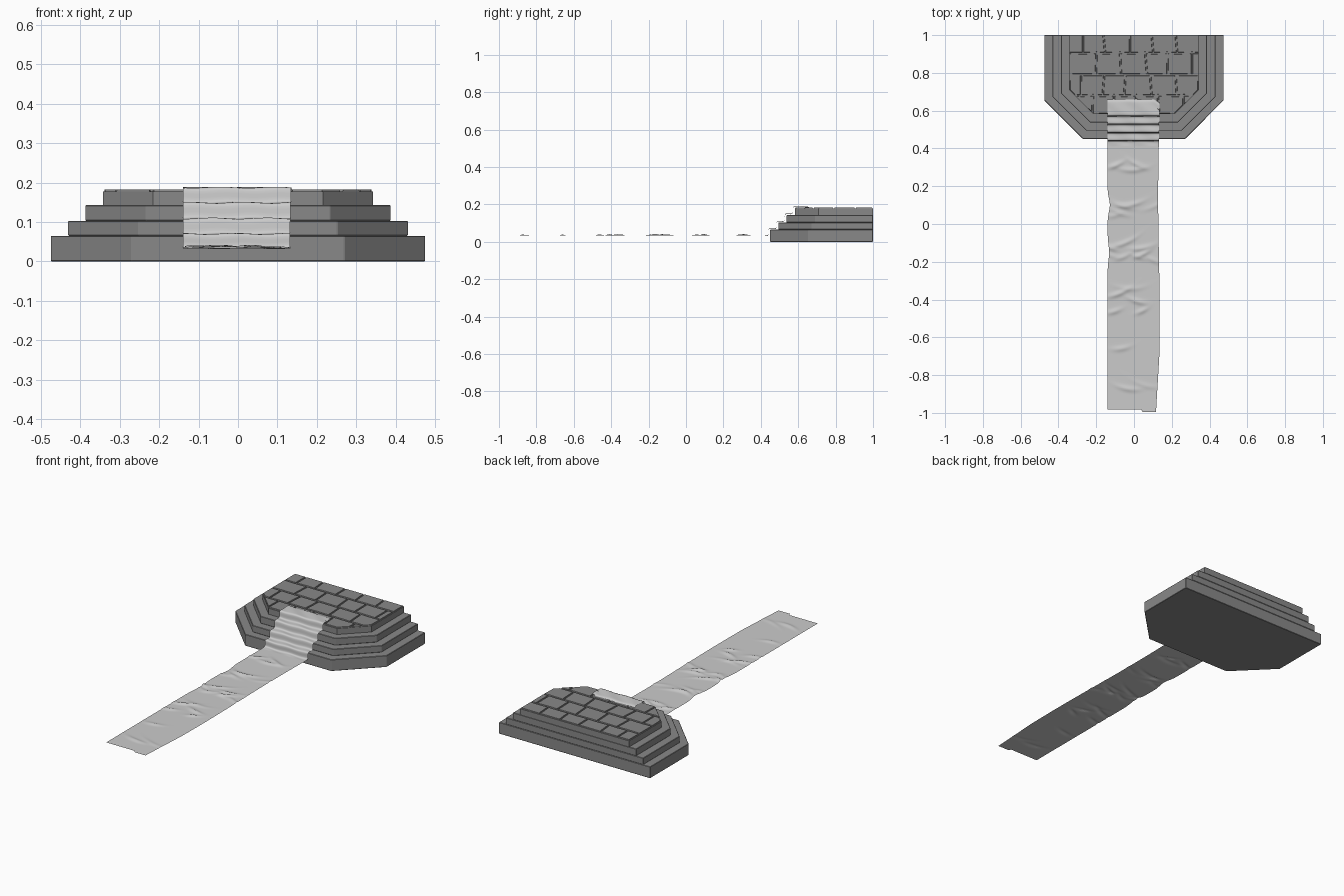
import bpy, bmesh, math, random
from mathutils import Vector

if "Cube" in bpy.data.objects:
    bpy.data.objects.remove(bpy.data.objects["Cube"])

random.seed(4)


def material(name, rgb):
    m = bpy.data.materials.new(name)
    m.diffuse_color = (*rgb, 1)
    m.use_nodes = True
    m.node_tree.nodes["Principled BSDF"].inputs["Base Color"].default_value = m.diffuse_color
    return m


STONE = material("grey stone", (0.25, 0.25, 0.25))
CLOTH = material("pale cloth", (0.6, 0.6, 0.6))


def finish(bm, name, mat):
    bmesh.ops.recalc_face_normals(bm, faces=bm.faces[:])
    me = bpy.data.meshes.new(name)
    bm.to_mesh(me)
    bm.free()
    me.materials.append(mat)
    ob = bpy.data.objects.new(name, me)
    bpy.context.collection.objects.link(ob)
    return ob


def tier_outline(d):
    # half octagon inset by d, flat at the back
    x, f, s = 0.475 - d, 0.27 - 0.414 * d, 0.655 - 0.414 * -d
    y = 0.45 + d
    return [(-x, 1), (-x, s), (-f, y), (f, y), (x, s), (x, 1)]


def tier_bmesh(d, z0, z1):
    bm = bmesh.new()
    base = bm.faces.new([bm.verts.new((x, y, z0)) for x, y in tier_outline(d)])
    ext = bmesh.ops.extrude_face_region(bm, geom=[base], use_keep_orig=True)
    for v in ext["geom"]:
        if isinstance(v, bmesh.types.BMVert):
            v.co.z = z1
    bmesh.ops.recalc_face_normals(bm, faces=bm.faces[:])
    return bm


# Lower stepped tiers
levels = [0, 0.065, 0.103, 0.143, 0.177]
STEP = 0.044
for i in range(3):
    tier = finish(tier_bmesh(i * STEP, levels[i], levels[i + 1]), f"step_tier_{i + 1}", STONE)
    bev = tier.modifiers.new("worn edge", 'BEVEL')
    bev.width = 0.002
    bev.segments = 1

# Top tier with paving slabs cut into its upper face
bm = tier_bmesh(3 * STEP, levels[3], levels[4])


def cut(test, co, normal):
    faces = [f for f in bm.faces if f.normal.z > 0.9 and test(f.calc_center_median())]
    geom = set(faces)
    for f in faces:
        geom.update(f.edges)
        geom.update(f.verts)
    bmesh.ops.bisect_plane(bm, geom=list(geom), plane_co=co, plane_no=normal, dist=1e-5)


rows = [0.58, 0.68, 0.79, 0.905, 1.0]
starts = [-0.22, -0.28, -0.20, -0.27]
for y in rows[1:-1]:
    cut(lambda c: True, (0, y, 0), (0, 1, 0))
for lo, hi, x in zip(rows, rows[1:], starts):
    while x < 0.31:
        cut(lambda c: lo < c.y < hi, (x, (lo + hi) / 2, 0), (1, random.uniform(-0.1, 0.1), 0))
        x += random.uniform(0.11, 0.14)
slabs = [f for f in bm.faces if f.normal.z > 0.9]
bmesh.ops.inset_individual(bm, faces=slabs, thickness=0.005)
bmesh.ops.inset_individual(bm, faces=slabs, thickness=0.002, depth=0.005)
finish(bm, "paved_top_tier", STONE)

# Carpet path: flat run, four steps, then the landing
corners = [(-1.0, 0.033), (0.441, 0.033)]
for i in range(4):
    y, z = 0.441 + i * STEP, (0.071, 0.110, 0.150, 0.188)[i]
    corners += [(y, z), (y + STEP - 0.003, z - 0.002)]
corners[-1] = (0.652, 0.187)
corners.append((0.662, 0.179))
path = []
for a, b in zip(corners, corners[1:]):
    a, b = Vector(a), Vector(b)
    n = max(1, round((b - a).length / 0.008))
    path += [a.lerp(b, k / n) for k in range(n)]
path.append(Vector(corners[-1]))
# round the folds
path = [path[0]] + [(p + q * 2 + r) / 4 for p, q, r in zip(path, path[1:], path[2:])] + [path[-1]]

# Wrinkles: short curved ridges (y, x centre, half length, slant, height)
ridges = [(random.choice((0.31, 0.07, -0.12, -0.17, -0.36, -0.44, -0.66, -0.86)) + random.uniform(-0.03, 0.03),
           random.uniform(-0.12, 0.12), random.uniform(0.03, 0.07),
           random.uniform(-0.5, 0.5), random.uniform(0.003, 0.008)) for _ in range(24)]


def wrinkle(x, y):
    h = 0
    for ry, rx, length, slant, height in ridges:
        u = (x - rx) / length
        v = (y - ry - slant * (x - rx) - 2 * (x - rx) ** 2) / 0.012
        h += height * math.exp(-u * u - v * v)
    return min(h, 0.009)


COLS = 36
bm = bmesh.new()
grid = []
for p in path:
    y, z = p
    left = -0.14 + 0.012 * math.exp(-((y - 0.1) / 0.05) ** 2) + 0.008 * math.exp(-((y + 0.15) / 0.06) ** 2)
    right = 0.132 + 0.004 * math.sin(y * 5 + 4)
    if y < -0.7:
        right -= (-0.7 - y) * 0.04
    line = []
    for c in range(COLS + 1):
        t = c / COLS
        x = left + (right - left) * t
        yy, zz = y, z
        if y < 0.42:
            zz += wrinkle(x, y)
            # uneven near end
            near = max(0, (-0.9 - y) / 0.1)
            yy += near * (0.018 if t < 0.72 else 0.004)
        else:
            zz += 0.0015 * math.sin(x * 45 + y * 60)
            if y > 0.62 and t > 0.9:
                yy -= (t - 0.9) * 0.2
        line.append(bm.verts.new((x, yy, zz)))
    grid.append(line)
for r, s in zip(grid, grid[1:]):
    for c in range(COLS):
        bm.faces.new((r[c], r[c + 1], s[c + 1], s[c]))
carpet = finish(bm, "carpet_runner", CLOTH)
# make sure the sheet faces upward
if sum(f.normal.z for f in carpet.data.polygons) < 0:
    carpet.data.flip_normals()
for f in carpet.data.polygons:
    f.use_smooth = True
